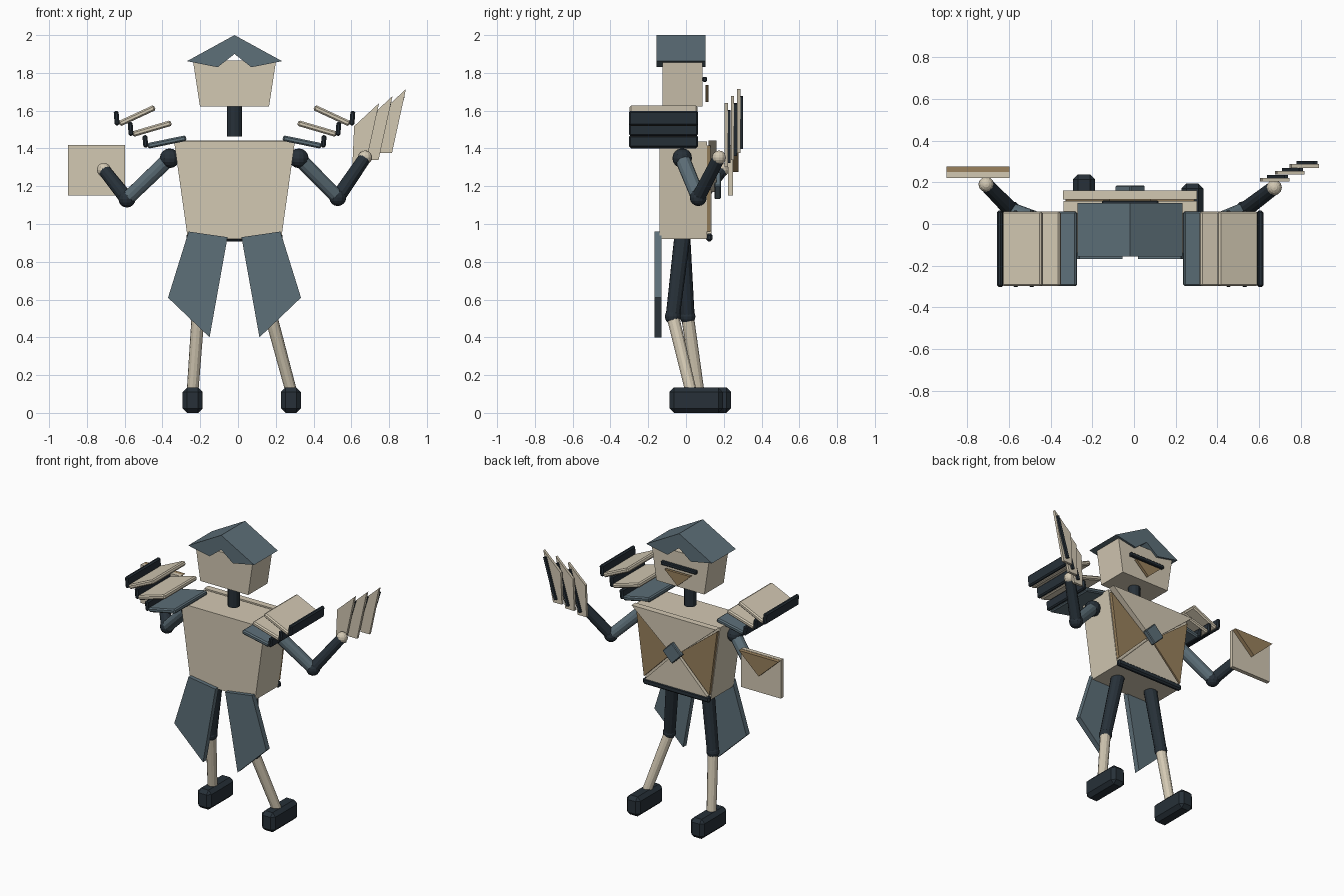
import bpy, bmesh, math
from mathutils import Vector

if "Cube" in bpy.data.objects:
    bpy.data.objects.remove(bpy.data.objects["Cube"])

CX = -0.0185  # body mirror plane


def mat(name, rgb):
    m = bpy.data.materials.new(name)
    m.diffuse_color = (*rgb, 1)
    m.use_nodes = True
    m.node_tree.nodes["Principled BSDF"].inputs["Base Color"].default_value = m.diffuse_color
    return m


CREAM = mat("cream", (0.65, 0.58, 0.45))
BLUE = mat("slate_blue", (0.11, 0.16, 0.19))
DARK = mat("dark", (0.02, 0.03, 0.04))
TAN = mat("tan", (0.32, 0.22, 0.11))


def finish(bm, name, m, bevel=0):
    bmesh.ops.recalc_face_normals(bm, faces=bm.faces)
    me = bpy.data.meshes.new(name)
    bm.to_mesh(me)
    bm.free()
    me.materials.append(m)
    ob = bpy.data.objects.new(name, me)
    bpy.context.collection.objects.link(ob)
    if bevel:
        b = ob.modifiers.new("bevel", 'BEVEL')
        b.width = bevel
        b.segments = 1
    return ob


def prism(name, pts, y0, y1, m, bevel=0):
    """Profile in x/z, extruded from y0 to y1."""
    bm = bmesh.new()
    f = bm.faces.new([bm.verts.new((x, y0, z)) for x, z in pts])
    r = bmesh.ops.extrude_face_region(bm, geom=[f])
    vs = [v for v in r["geom"] if isinstance(v, bmesh.types.BMVert)]
    bmesh.ops.translate(bm, verts=vs, vec=(0, y1 - y0, 0))
    return finish(bm, name, m, bevel)


def box(name, x0, x1, y0, y1, z0, z1, m, bevel=0):
    return prism(name, [(x0, z0), (x1, z0), (x1, z1), (x0, z1)], y0, y1, m, bevel)


def slat(name, p, q, t, y0, y1, m, bevel=0):
    """Thin bar from p to q in x/z with thickness t."""
    p, q = Vector(p), Vector(q)
    n = (q - p).normalized().orthogonal() * t / 2
    return prism(name, [p - n, q - n, q + n, p + n], y0, y1, m, bevel)


def rod(name, a, b, r1, r2, m):
    a, b = Vector(a), Vector(b)
    bm = bmesh.new()
    bmesh.ops.create_cone(bm, cap_ends=True, segments=12, radius1=r1, radius2=r2, depth=(b - a).length)
    ob = finish(bm, name, m)
    ob.location = (a + b) / 2
    ob.rotation_mode = 'QUATERNION'
    ob.rotation_quaternion = (b - a).to_track_quat('Z', 'Y')
    return ob


def ball(name, c, r, m):
    bm = bmesh.new()
    bmesh.ops.create_uvsphere(bm, u_segments=12, v_segments=8, radius=r)
    ob = finish(bm, name, m)
    ob.location = c
    return ob


def sym(half):
    """Mirror an offset outline about the body centre."""
    return [(CX + x, z) for x, z in half] + [(CX - x, z) for x, z in reversed(half) if x]


# Head, hood and face
prism("head", sym([(0.183, 1.623), (0.22, 1.865)]), -0.124, 0.088, CREAM)
prism("hood", sym([(0, 2.0), (0.252, 1.862), (0.089, 1.83)]) [:3] + [(CX, 1.9)]
      + [(CX - 0.089, 1.83), (CX - 0.252, 1.862)], -0.157, 0.102, BLUE)
box("eye_bar", CX - 0.135, CX + 0.135, 0.088, 0.112, 1.753, 1.779, DARK, 0.005)
prism("nose", [(CX - 0.1, 1.735), (CX + 0.1, 1.735), (CX, 1.645)], 0.102, 0.12, TAN)
rod("neck", (CX, -0.02, 1.463), (CX, -0.02, 1.63), 0.039, 0.039, DARK)

# Torso with folded-paper chest
prism("torso", sym([(0.247, 0.92), (0.32, 1.438)]), -0.14, 0.11, CREAM)
for s, side in ((-1, "left"), (1, "right")):
    prism("chest_fold_" + side, [(CX + s * 0.31, 1.415), (CX + s * 0.25, 0.96), (CX + s * 0.02, 1.19)],
          0.11, 0.13, TAN)
prism("chest_fold_lower", [(CX - 0.24, 0.945), (CX + 0.24, 0.945), (CX, 1.19)], 0.11, 0.135, CREAM)
prism("chest_flap", [(CX - 0.322, 1.443), (CX + 0.322, 1.443), (CX, 1.17)], 0.118, 0.162, CREAM)
prism("chest_seal", [(CX, 1.13), (CX + 0.073, 1.203), (CX, 1.276), (CX - 0.073, 1.203)],
      0.15, 0.184, BLUE, 0.005)
box("belt", CX - 0.255, CX + 0.255, 0.107, 0.14, 0.908, 0.95, DARK, 0.01)

# Coat tails and layered shoulder plates, mirrored
plates = [((0.256, 1.455), (0.46, 1.413), 0.475, 1.47, BLUE),
          ((0.335, 1.535), (0.54, 1.475), 0.553, 1.54, CREAM),
          ((0.422, 1.617), (0.61, 1.53), 0.627, 1.598, CREAM)]
for s, side in ((-1, "left"), (1, "right")):
    tail = [(0.037, 0.93), (0.243, 0.96), (0.352, 0.61), (0.132, 0.4)]
    prism("coat_tail_" + side, [(CX + s * x, z) for x, z in tail], -0.167, -0.13, BLUE)
    for i, (p, q, ex, ez, m) in enumerate(plates):
        slat(f"shoulder_plate_{side}_{i}", (CX + s * p[0], p[1]), (CX + s * q[0], q[1]),
             0.03, -0.298, 0.06, m, 0.008)
        slat(f"shoulder_trim_{side}_{i}", (CX + s * (ex - 0.006), q[1] - 0.008), (CX + s * ex, ez),
             0.026, -0.302, 0.064, DARK, 0.008)

# Arms
arms = {"left": ((-0.362, -0.02, 1.348), (-0.588, 0.065, 1.132), (-0.71, 0.19, 1.287)),
        "right": ((0.322, -0.02, 1.348), (0.528, 0.065, 1.14), (0.673, 0.175, 1.352))}
for side, (sh, el, ha) in arms.items():
    ball("shoulder_" + side, sh, 0.052, DARK)
    rod("upper_arm_" + side, sh, el, 0.04, 0.038, BLUE)
    ball("elbow_" + side, el, 0.045, DARK)
    rod("forearm_" + side, el, ha, 0.038, 0.034, DARK)
    ball("hand_" + side, ha, 0.037, CREAM)

# Legs and feet
legs = {"left": ((-0.15, -0.02, 0.93), (-0.212, 0.008, 0.51), (-0.24, 0.065, 0.12), -0.045),
        "right": ((0.115, -0.02, 0.93), (0.175, -0.07, 0.51), (0.28, 0.025, 0.12), -0.088)}
for side, (hip, kn, an, fy) in legs.items():
    rod("thigh_" + side, hip, kn, 0.043, 0.038, DARK)
    ball("knee_" + side, kn, 0.042, DARK)
    rod("shin_" + side, kn, an, 0.034, 0.031, CREAM)
    box("foot_" + side, an[0] - 0.053, an[0] + 0.053, fy, fy + 0.283, 0, 0.135, DARK, 0.024)

# Envelope in left hand
box("envelope", -0.9, -0.597, 0.222, 0.25, 1.152, 1.417, CREAM)
prism("envelope_flap", [(-0.9, 1.415), (-0.597, 1.415), (-0.749, 1.275)], 0.25, 0.277, TAN)

# Fan of cards in right hand
card = [(0.747, 1.375), (0.815, 1.375), (0.889, 1.714), (0.757, 1.592)]
for i in range(3):
    dx, dy, dz = -0.071 * i, -0.033 * i, -0.037 * i
    prism(f"card_{i}", [(x + dx, z + dz) for x, z in card], 0.27 + dy, 0.288 + dy, CREAM)
    slat(f"card_stripe_{i}", (0.79 + dx, 1.4 + dz), (0.873 + dx, 1.675 + dz), 0.018,
         0.288 + dy, 0.302 + dy, DARK)
